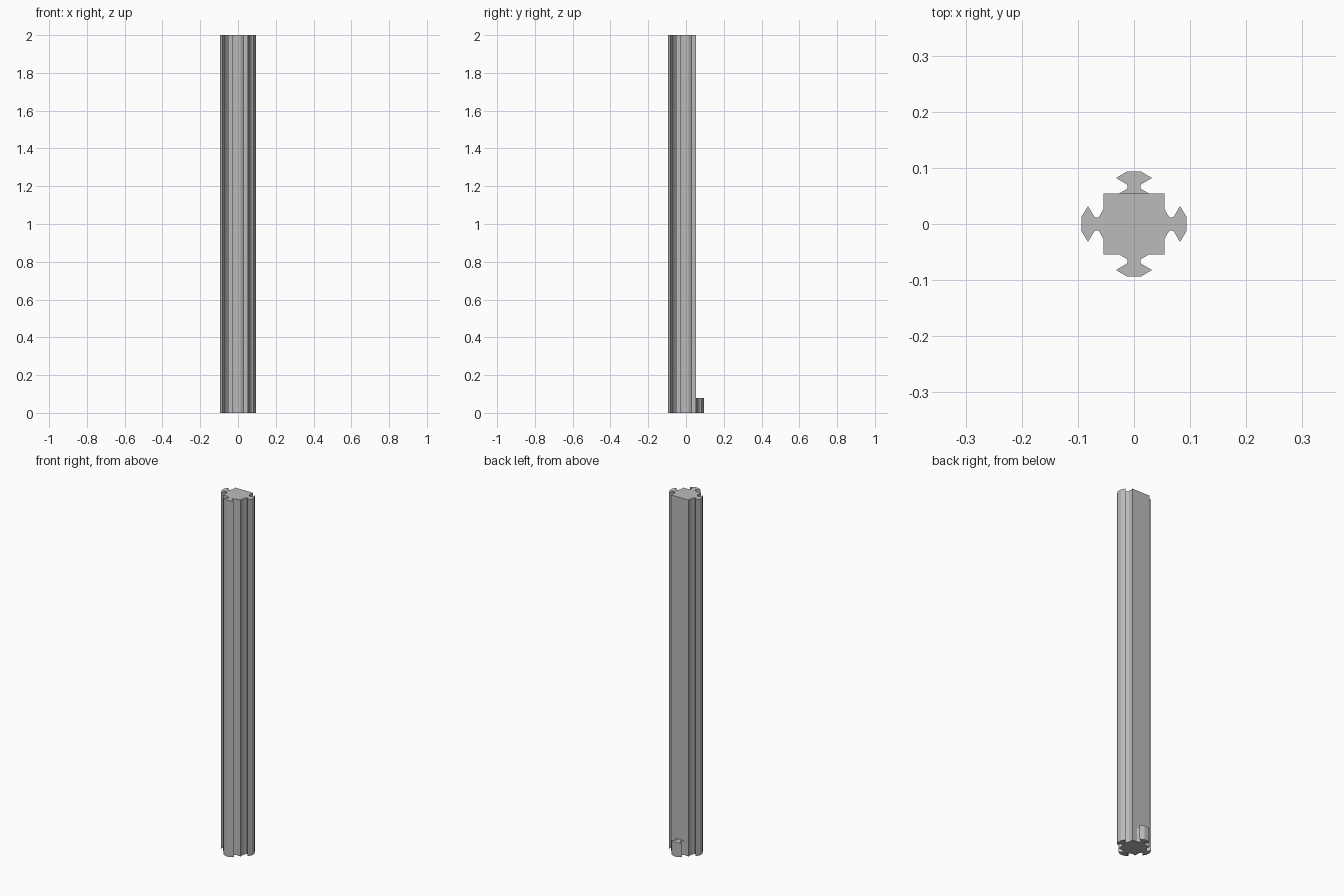
import bpy
import bmesh
from math import pi
from mathutils import Matrix, Vector

cube = bpy.data.objects.get("Cube")
if cube:
    bpy.data.objects.remove(cube, do_unlink=True)

HEIGHT = 2.0
CORE = 0.054        # half width of the square core
STUB_HEIGHT = 0.08  # short tongue on the back

# Half outline of one flared tongue: (half width, distance from centre)
TONGUE = [(0.027, CORE), (0.0115, 0.063), (0.0115, 0.07),
          (0.032, 0.082), (0.012, 0.094)]

grey = bpy.data.materials.new("plain grey")
grey.use_nodes = True
colour = (0.5, 0.5, 0.5, 1)
grey.diffuse_color = colour
grey.node_tree.nodes["Principled BSDF"].inputs["Base Color"].default_value = colour


def extrude_outline(name, outline, height):
    """Stand a closed flat outline up as a prism on the ground."""
    bm = bmesh.new()
    base = bm.faces.new([bm.verts.new((x, y, 0)) for x, y in outline])
    top = bmesh.ops.extrude_face_region(bm, geom=[base], use_keep_orig=True)
    moved = [v for v in top["geom"] if isinstance(v, bmesh.types.BMVert)]
    bmesh.ops.translate(bm, verts=moved, vec=(0, 0, height))
    bmesh.ops.recalc_face_normals(bm, faces=bm.faces)
    mesh = bpy.data.meshes.new(name)
    bm.to_mesh(mesh)
    bm.free()
    mesh.materials.append(grey)
    obj = bpy.data.objects.new(name, mesh)
    bpy.context.collection.objects.link(obj)
    return obj


# Counter-clockwise tongue outline pointing to the back
tongue = [Vector(p) for p in TONGUE]
tongue += [Vector((-x, y)) for x, y in reversed(TONGUE)]

# Post: square core with full-height tongues on the left, front and right
post = [Vector((CORE, CORE)), Vector((-CORE, CORE))]
for turn in (1, 2, 3):
    spin = Matrix.Rotation(turn * pi / 2, 2)
    post += [spin @ p for p in tongue]
    if turn < 3:
        post.append(spin @ Vector((-CORE, CORE)))
extrude_outline("grooved_post", post, HEIGHT)

# Short tongue at the foot of the back face
extrude_outline("back_foot_tongue", tongue, STUB_HEIGHT)
